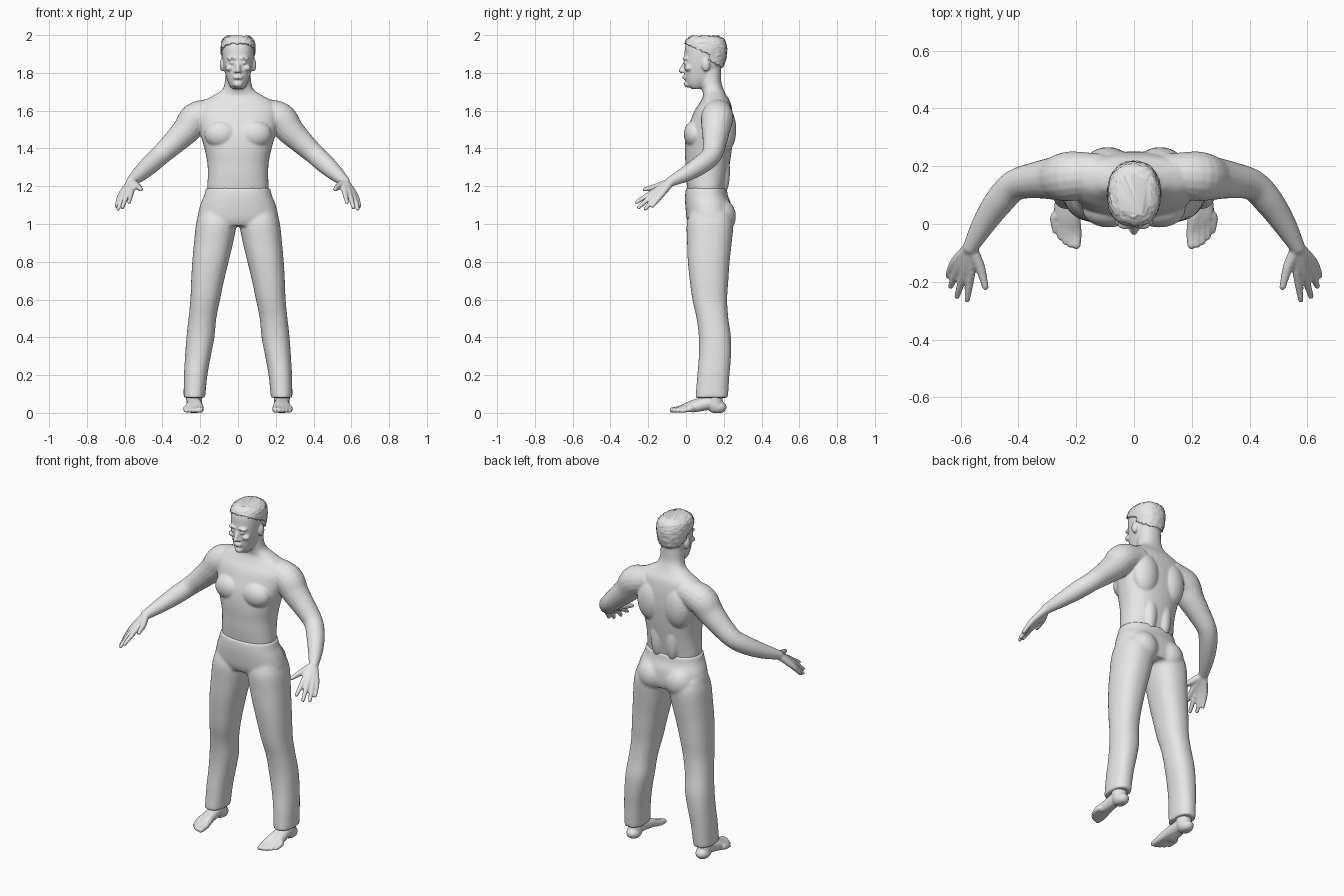
import bpy, bmesh, math, random
from mathutils import Vector, Matrix

if "Cube" in bpy.data.objects:
    bpy.data.objects.remove(bpy.data.objects["Cube"])

random.seed(4)
grey = bpy.data.materials.new("plain grey")
grey.diffuse_color = (0.8, 0.8, 0.8, 1)
grey.use_nodes = True
grey.node_tree.nodes["Principled BSDF"].inputs["Base Color"].default_value = grey.diffuse_color


def spline(rows, steps):
    """Smoothly interpolate rows of numbers."""
    out = []
    for i in range(len(rows) - 1):
        a, b, c, d = (rows[max(0, min(len(rows) - 1, i + k))] for k in (-1, 0, 1, 2))
        for s in range(steps):
            t = s / steps
            out.append([q + 0.5 * t * (r - p + t * (2 * p - 5 * q + 4 * r - s2 + t * (3 * (q - r) + s2 - p)))
                        for p, q, r, s2 in zip(a, b, c, d)])
    return out + [list(rows[-1])]


def skin(bm, rings):
    """Bridge rings of points and cap both ends."""
    vs = [[bm.verts.new(p) for p in ring] for ring in rings]
    n = len(vs[0])
    for a, b in zip(vs, vs[1:]):
        for i in range(n):
            j = (i + 1) % n
            bm.faces.new((a[i], a[j], b[j], b[i]))
    bm.faces.new(vs[0][::-1])
    bm.faces.new(vs[-1])


def spow(v, e):
    return math.copysign(abs(v) ** e, v)


def loft(bm, rows, p=2.3, n=40, steps=5):
    """Horizontal rounded sections: z, x min, x max, y front, y back."""
    rings = []
    for z, x0, x1, y0, y1 in spline(rows, steps):
        ang = [2 * math.pi * i / n for i in range(n)]
        rings.append([((x0 + x1) / 2 + (x1 - x0) / 2 * spow(math.cos(a), 2 / p),
                       (y0 + y1) / 2 + (y1 - y0) / 2 * spow(math.sin(a), 2 / p), z) for a in ang])
    skin(bm, rings)


def ball(bm, c, r):
    m = Matrix.Translation(c) @ Matrix.Diagonal((*r, 1))
    bmesh.ops.create_uvsphere(bm, u_segments=24, v_segments=14, radius=1, matrix=m)


def limb(bm, pts, s=1, n=18):
    """Round tube through x, y, z, radius points with rounded ends."""
    path = spline([(s * x, y, z, r) for x, y, z, r in pts], 5)
    rings = []
    for i, q in enumerate(path):
        t = Vector(path[min(i + 1, len(path) - 1)][:3]) - Vector(path[max(i - 1, 0)][:3])
        rot = t.to_track_quat('Z', 'Y')
        rings.append([Vector(q[:3]) + rot @ Vector((q[3] * math.cos(a), q[3] * math.sin(a), 0))
                      for a in (2 * math.pi * k / n for k in range(n))])
    skin(bm, rings)
    for q in (path[0], path[-1]):
        ball(bm, q[:3], (q[3],) * 3)


def finish(name, bm, voxel=0, smooth=3):
    bmesh.ops.recalc_face_normals(bm, faces=bm.faces)
    me = bpy.data.meshes.new(name)
    bm.to_mesh(me)
    bm.free()
    me.materials.append(grey)
    for f in me.polygons:
        f.use_smooth = True
    ob = bpy.data.objects.new(name, me)
    bpy.context.collection.objects.link(ob)
    if voxel:
        m = ob.modifiers.new("blend", 'REMESH')
        m.mode, m.voxel_size, m.use_smooth_shade = 'VOXEL', voxel, True
        m = ob.modifiers.new("soften", 'SMOOTH')
        m.factor, m.iterations = 0.5, smooth
    return ob


def sym(rows):
    return [(z, -w, w, y0, y1) for z, w, y0, y1 in rows]


# Torso and neck
bm = bmesh.new()
loft(bm, sym([(1.08, .15, .02, .20), (1.18, .162, .008, .208), (1.25, .16, 0, .22), (1.32, .162, -.003, .232),
              (1.40, .178, -.006, .243), (1.48, .20, .002, .25), (1.55, .215, .025, .25), (1.60, .215, .045, .245),
              (1.645, .19, .075, .235), (1.68, .13, .09, .215), (1.71, .085, .085, .2),
              (1.75, .07, .075, .187), (1.82, .065, .07, .185)]))
for s in (-1, 1):
    # Chest and back muscles
    ball(bm, (s * .088, .05, 1.475), (.09, .062, .075))
    ball(bm, (s * .09, .2, 1.5), (.085, .066, .13))
    ball(bm, (s * .05, .2, 1.28), (.04, .033, .12))
    # Arms
    limb(bm, [(.13, .17, 1.59, .075), (.22, .165, 1.56, .086), (.275, .158, 1.495, .075), (.335, .152, 1.435, .064),
              (.41, .135, 1.365, .054), (.465, .08, 1.315, .051), (.52, 0, 1.265, .041), (.565, -.08, 1.225, .027)], s)
    # Palm, fingers and thumb
    for knuckle, tip in [((.563, -.158, 1.18), (.577, -.262, 1.115)), ((.586, -.162, 1.167), (.612, -.25, 1.088)),
                         ((.606, -.15, 1.157), (.634, -.215, 1.08)), ((.62, -.132, 1.153), (.643, -.178, 1.095))]:
        limb(bm, [(.567, -.08, 1.222, .022), (*knuckle, .0165), (*tip, .0105)], s, 12)
    limb(bm, [(.562, -.085, 1.222, .021), (.533, -.148, 1.2, .018), (.514, -.218, 1.183, .0115)], s, 12)

# Head
skull = sym([(1.715, .03, .03, .08), (1.735, .045, .008, .11), (1.77, .06, -.004, .16), (1.81, .07, -.008, .18),
             (1.85, .078, -.01, .2), (1.90, .084, -.008, .21), (1.94, .084, -.004, .208),
             (1.97, .074, .01, .196), (1.988, .05, .035, .165)])
loft(bm, skull)
ball(bm, (0, .01, 1.741), (.027, .021, .019))
# Nose and lips
limb(bm, [(0, .002, 1.865, .01), (0, -.014, 1.835, .011), (0, -.026, 1.812, .013)], 1, 12)
for z in (1.772, 1.783):
    ball(bm, (0, -.008, z), (.026, .011, .006))
for s in (-1, 1):
    # Nostrils, brows, eyes, cheekbones and ears
    ball(bm, (s * .012, -.014, 1.808), (.009, .012, .008))
    ball(bm, (s * .03, -.002, 1.876), (.03, .017, .009))
    ball(bm, (s * .031, .0, 1.853), (.016, .015, .008))
    ball(bm, (s * .046, .012, 1.825), (.022, .021, .016))
    ball(bm, (s * .084, .105, 1.842), (.013, .022, .034))
finish("upper_body", bm, .006, 3)

# Short hair, cropped along a slanted hairline
bm = bmesh.new()
loft(bm, [(1.715 + (z - 1.715) * 1.03, a - .007, b + .007, c - .007, d + .007) for z, a, b, c, d in skull], n=72, steps=7)
low = [v for v in bm.verts if v.co.z < max(1.955 - .5 * max(v.co.y + .007, 0) - (.03 if v.co.y > .12 else 0), 1.80)]
bmesh.ops.delete(bm, geom=low, context='VERTS')
for v in bm.verts:
    v.co += Vector((random.uniform(-1, 1), random.uniform(-1, 1), random.uniform(-1, 1))) * .0025
hair = finish("hair", bm)
m = hair.modifiers.new("thickness", 'SOLIDIFY')
m.thickness, m.offset = .01, -1

# Trousers
bm = bmesh.new()
loft(bm, sym([(.99, .20, .02, .235), (1.03, .215, .004, .245), (1.1, .2, -.004, .24), (1.15, .18, -.005, .222),
              (1.19, .17, 0, .216)]))
for s in (-1, 1):
    leg = [(1.06, .02, .205, .02, .235), (1.0, .008, .222, .004, .25), (.9, .026, .233, .006, .242),
           (.8, .05, .242, .01, .231), (.7, .074, .248, .02, .224), (.6, .095, .252, .034, .218),
           (.5, .115, .262, .056, .224), (.4, .125, .273, .068, .238), (.3, .144, .28, .068, .238),
           (.2, .162, .286, .06, .23), (.08, .174, .288, .05, .222)]
    loft(bm, [(z, *sorted((s * a, s * b)), c, d) for z, a, b, c, d in leg])
    ball(bm, (s * .09, .17, 1.04), (.095, .095, .1))
finish("trousers", bm, .009, 4)

# Bare feet with five toes
for s, side in ((-1, "right"), (1, "left")):
    bm = bmesh.new()
    limb(bm, [(.232, .15, .16, .045), (.232, .15, .09, .043), (.232, .155, .043, .042)], s)
    ball(bm, (s * .232, .165, .03), (.04, .05, .035))
    for i in range(5):
        x, y = .199 + .0185 * i, -.072 + .003 * i * i
        r = .015 - .0013 * i
        limb(bm, [(.232, .13, .055, .038), (.215 + .009 * i, .04, .042 - .003 * i, .028),
                  (x, y + .045, .022, .018), (x, y, r, r)], s, 12)
    for v in bm.verts:
        v.co.z = max(v.co.z, 0)
    finish(side + "_foot", bm, .005, 2)
